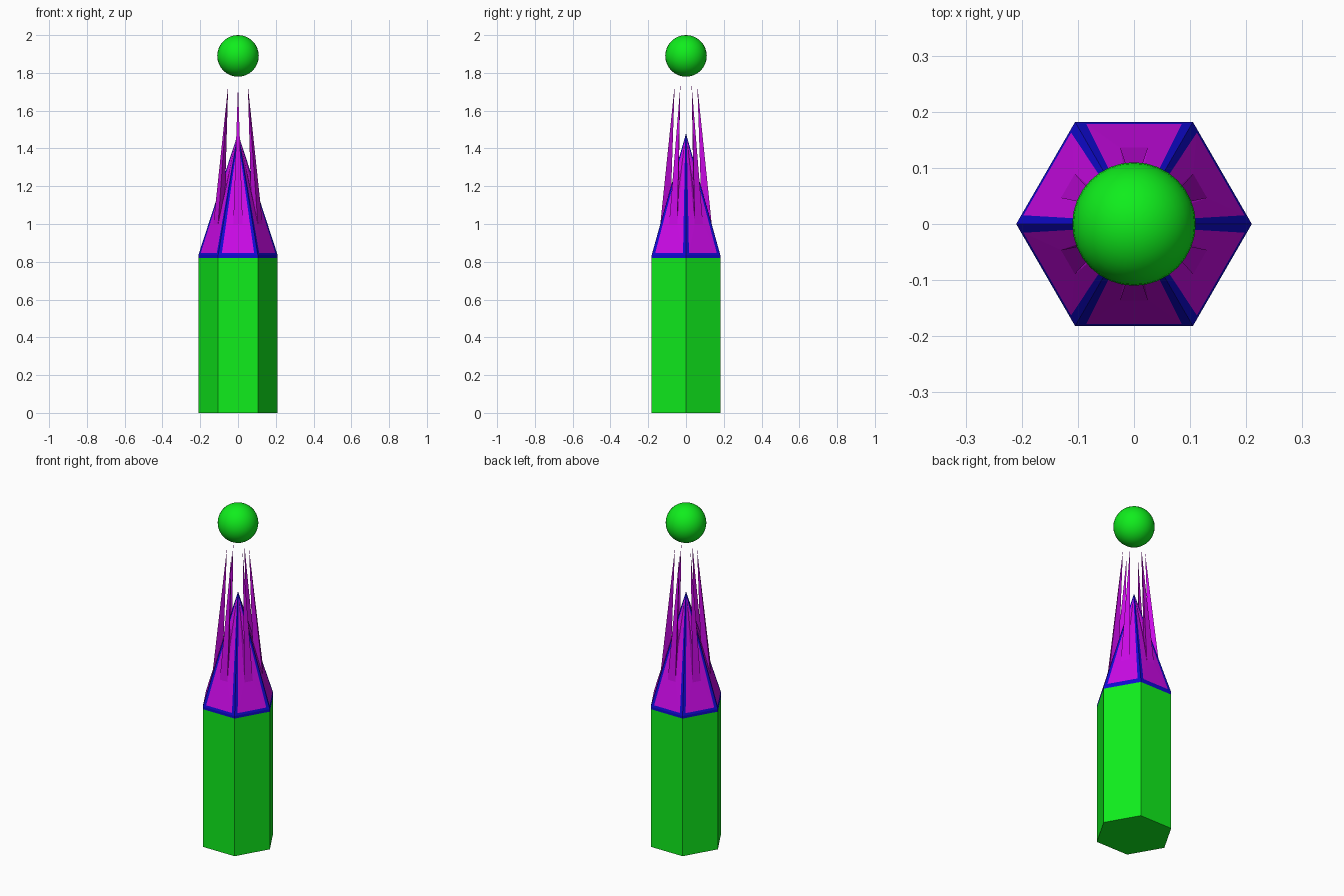
import bpy, bmesh, math
from mathutils import Vector

if "Cube" in bpy.data.objects:
    bpy.data.objects.remove(bpy.data.objects["Cube"])

R = 0.21                              # hexagon corner radius
AP = R * math.cos(math.pi / 6)        # hexagon flat radius
Z0, Z1, ZTOP = 0.82, 0.835, 1.48      # body top, cap base, cap apex


def material(name, rgb):
    m = bpy.data.materials.new(name)
    m.diffuse_color = (*rgb, 1)
    m.use_nodes = True
    m.node_tree.nodes["Principled BSDF"].inputs["Base Color"].default_value = m.diffuse_color
    return m


green = material("green", (0.005, 0.85, 0.012))
purple = material("purple", (0.6, 0.003, 0.8))
blue = material("blue", (0.005, 0.003, 0.65))


def make(name, faces, mat):
    """Mesh object from a list of faces, each a list of points."""
    bm = bmesh.new()
    for f in faces:
        bm.faces.new([bm.verts.new(p) for p in f])
    bmesh.ops.remove_doubles(bm, verts=bm.verts, dist=1e-5)
    me = bpy.data.meshes.new(name)
    bm.to_mesh(me)
    bm.free()
    me.materials.append(mat)
    ob = bpy.data.objects.new(name, me)
    bpy.context.collection.objects.link(ob)
    return ob


def pt(k, w, r, z):
    """Point on side k: w across the side, r outwards, z up."""
    a = math.radians(30 + 60 * k)
    return Vector((r * math.cos(a) - w * math.sin(a),
                   r * math.sin(a) + w * math.cos(a), z))


def frac(z):
    return (ZTOP - z) / (ZTOP - Z1)


# Hexagonal body
bpy.ops.mesh.primitive_cylinder_add(vertices=6, radius=R, depth=Z0,
                                    location=(0, 0, Z0 / 2),
                                    rotation=(0, 0, math.radians(30)))
body = bpy.context.object
body.name = "hexagonal_body"
body.data.materials.append(green)

# Blue frame and purple spiked panels, one of each per side
frame, panels = [], []
zb, zt, zu, za = 0.847, 1.0, 1.18, 1.45
wb = R / 2 * frac(zb) - 0.018
for k in range(6):
    c1, c2 = pt(k, -R / 2, AP, Z1), pt(k, R / 2, AP, Z1)
    d1, d2 = pt(k, -R / 2, AP, Z0), pt(k, R / 2, AP, Z0)
    apex = Vector((0, 0, ZTOP))
    b1, b2 = pt(k, -wb, AP * frac(zb), zb), pt(k, wb, AP * frac(zb), zb)
    a = pt(k, 0, AP * frac(za), za)
    frame += [[d1, d2, c2, c1], [c1, c2, b2, b1],
              [c2, apex, a, b2], [apex, c1, b1, a]]
    # spike foot, back of the foot, and tip
    t1, t2 = pt(k, -0.025, 0.136, zt), pt(k, 0.025, 0.136, zt)
    u = pt(k, 0, AP * frac(zu) - 0.006, zu)
    tip = pt(k, 0, 0.06, 1.735)
    panels += [[b1, b2, t2, t1], [b1, t1, a], [t1, u, a],
               [b2, a, t2], [t2, a, u],
               [t1, t2, tip], [t2, u, tip], [u, t1, tip]]
make("cap_frame", frame, blue)
make("spiked_panels", panels, purple)

# Floating ball
bpy.ops.mesh.primitive_uv_sphere_add(segments=32, ring_count=16, radius=0.11,
                                     location=(0, 0, 1.89))
ball = bpy.context.object
ball.name = "floating_ball"
ball.data.materials.append(green)
bpy.ops.object.shade_smooth()
